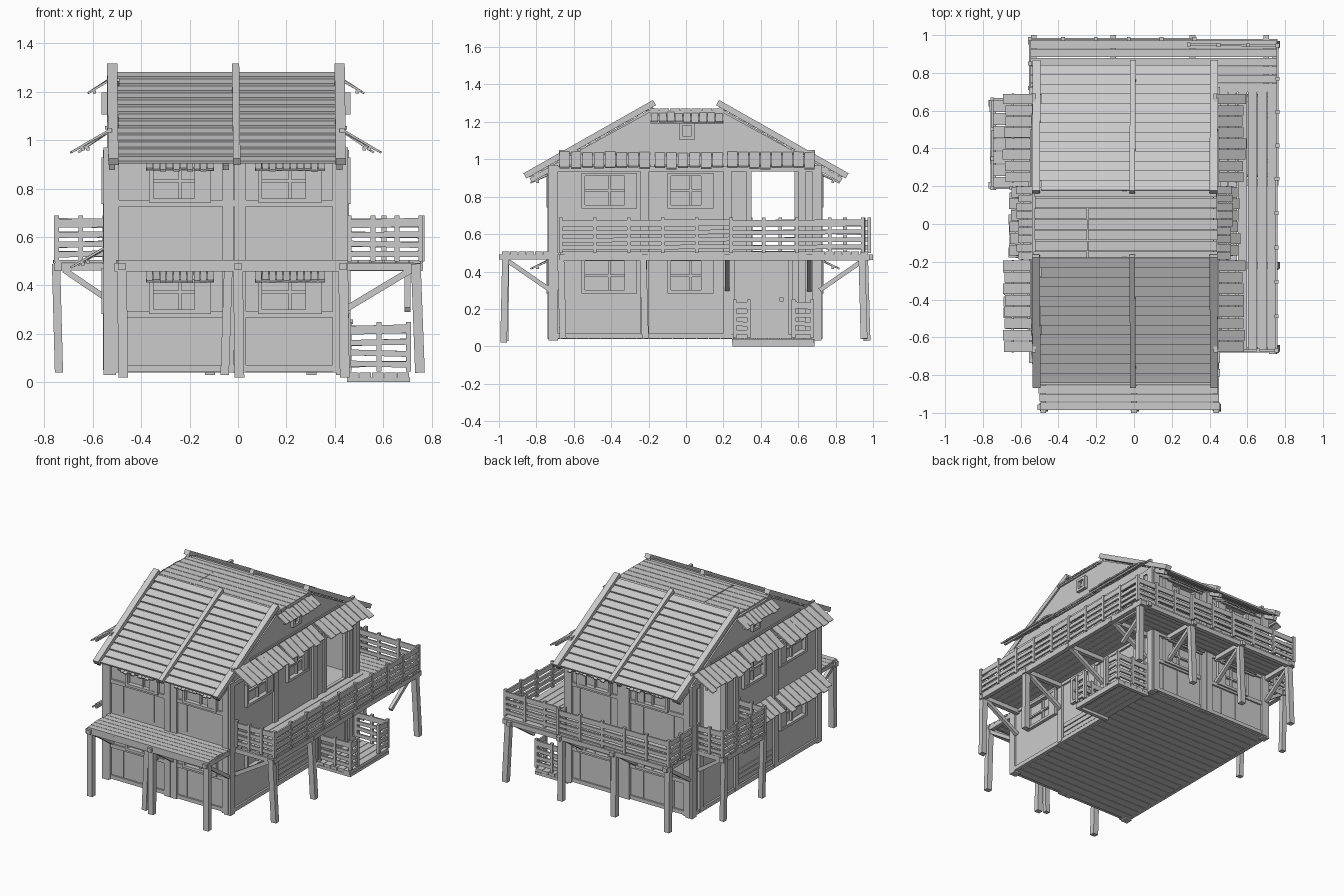
import bpy, bmesh, random
from math import hypot
from mathutils import Vector, Matrix

if "Cube" in bpy.data.objects:
    bpy.data.objects.remove(bpy.data.objects["Cube"])

random.seed(4)
parts = {}
XL, XR, YF, YB = -0.53, 0.43, -0.71, 0.70      # wall faces
XC = (XL + XR) / 2


def part(name):
    return parts.setdefault(name, bmesh.new())


def box(name, x0, x1, y0, y1, z0, z1):
    m = Matrix.Translation(((x0 + x1) / 2, (y0 + y1) / 2, (z0 + z1) / 2)) @ \
        Matrix.Diagonal((abs(x1 - x0), abs(y1 - y0), abs(z1 - z0), 1))
    bmesh.ops.create_cube(part(name), size=1, matrix=m)


def bar(name, p, q, w, t, up=(0, 0, 1)):
    """Rectangular timber from p to q, w wide, t thick along up."""
    p, q, up = Vector(p), Vector(q), Vector(up)
    d = (q - p).normalized()
    if abs(d.dot(up)) > 0.98:
        up = Vector((0, 1, 0))
    s = up.cross(d).normalized()
    n = d.cross(s)
    m = Matrix((d * (q - p).length, s * w, n * t)).transposed().to_4x4()
    bmesh.ops.create_cube(part(name), size=1, matrix=Matrix.Translation((p + q) / 2) @ m)


def ubox(name, ax, u0, u1, n0, n1, z0, z1):
    """Box in wall coordinates: u along the wall, n along its normal axis."""
    if ax == 'x':
        box(name, n0, n1, u0, u1, z0, z1)
    else:
        box(name, u0, u1, n0, n1, z0, z1)


def wall(name, ax, n, u0, u1, z0, z1, holes):
    cuts = sorted({u0, u1, *[h[0] for h in holes], *[h[1] for h in holes]})
    for a, b in zip(cuts, cuts[1:]):
        z = z0
        for h in sorted((h for h in holes if h[0] <= a and h[1] >= b), key=lambda h: h[2]):
            if h[2] > z:
                ubox(name, ax, a, b, n - .012, n + .012, z, h[2])
            z = h[3]
        if z < z1:
            ubox(name, ax, a, b, n - .012, n + .012, z, z1)


def window(name, ax, n, out, u0, u1, z0, z1):
    """Framed pane with mullions and one open shutter."""
    f, o = .018, n + out * .035
    ubox(name, ax, u0, u1, n - .004, n + .004, z0, z1)
    for a, b, c, d in ((u0 - f, u0, z0 - f, z1 + f), (u1, u1 + f, z0 - f, z1 + f),
                       (u0, u1, z0 - f, z0), (u0, u1, z1, z1 + f)):
        ubox(name, ax, a, b, n, o, c, d)
    um, zm = (u0 + u1) / 2, (z0 + z1) / 2
    ubox(name, ax, um - .006, um + .006, n, n + out * .02, z0, z1)
    ubox(name, ax, u0, u1, n, n + out * .02, zm - .006, zm + .006)
    if u1 - u0 > .1:
        ubox(name, ax, u1 - .05, u1, n + out * .02, n + out * .032, z0, z1)


def awning(name, a, b, out, n, drop, depth):
    """Row of sloping slats hung between wall points a and b."""
    a, b, out = Vector(a), Vector(b), Vector(out)
    bar(name, a, b, .02, .02)
    low = out * depth * .7 - Vector((0, 0, drop * .7 + .012))
    bar(name, a + low, b + low, .014, .014)
    for i in range(n):
        p = a.lerp(b, (i + .5) / n)
        k = random.uniform(.88, 1.02)
        q = p + out * depth * k - Vector((0, 0, drop * k))
        bar(name, p + Vector((0, 0, random.uniform(-.003, .004))), q, (b - a).length / n * .9, .009)


def railing(name, p, q, z, gap, n, boards):
    """Horizontal boards with posts and a taller top rail."""
    p, q = Vector((*p, z)), Vector((*q, z))
    for i in range(boards):
        top = i == boards - 1
        off = Vector((0, 0, gap * i + (.008 if top else 0)))
        j = Vector((0, 0, random.uniform(-.004, .004)))
        bar(name, p + off - j, q + off + j, .012, .036 if top else .024)
    for i in range(n + 1):
        c = p.lerp(q, i / n)
        bar(name, c - Vector((0, 0, .03)), c + Vector((0, 0, gap * (boards - 1) + .04)), .02, .02)


def planks(name, x0, x1, y0, y1, z0, z1, n, along):
    for i in range(n):
        j = random.uniform(-.006, .006)
        if along == 'x':
            s = (y1 - y0) / n
            box(name, x0 + j, x1 + j, y0 + s * i, y0 + s * (i + .93), z0, z1)
        else:
            s = (x1 - x0) / n
            box(name, x0 + s * i, x0 + s * (i + .93), y0 + j, y1 + j, z0, z1)


# floors
planks('ground_floor', XL, XR, YF, YB, .04, .06, 22, 'x')
box('upper_floor', XL, XR, YF, YB, .475, .495)

# side walls with windows, doors and gables
door_up, door_low = (.35, .58, .51, .94), (.25, .56, .06, .46)
bays = [(-.54, -.28), (-.08, .13)]
for x, out, tag in ((XL, -1, 'left'), (XR, 1, 'right')):
    wins = [(a, b, z, z + .155) for a, b in bays for z in (.30, .755)]
    wall(tag + '_wall', 'x', x, YF, YB, .05, .96, wins + [door_up])
    for w in wins:
        window(tag + '_windows', 'x', x, out, *w)
    bm = part(tag + '_gable')
    vs = [bm.verts.new((x - .012, y, z)) for y, z in
          ((-.72, .95), (.72, .95), (.72, .965), (.2, 1.25), (-.2, 1.25), (-.72, .965))]
    f = bm.faces.new(vs)
    r = bmesh.ops.extrude_face_region(bm, geom=[f])
    bmesh.ops.translate(bm, vec=(.024, 0, 0), verts=[v for v in r['geom'] if isinstance(v, bmesh.types.BMVert)])
    bmesh.ops.recalc_face_normals(bm, faces=bm.faces[:])
    window(tag + '_gable_vent', 'x', x, out, -.02, .03, 1.125, 1.18)
    # timber frame
    fr = tag + '_frame'
    for y in (-.22, .22, .62):
        for z0, z1 in ((.05, .47), (.5, .96)):
            ubox(fr, 'x', y - .022, y + .022, x, x + out * .028, z0, z1)
    for z in (.055, .485, .95):
        ubox(fr, 'x', YF, YB, x, x + out * .025, z - .014, z + .014)
    ubox(fr, 'x', -.5, .5, x, x + out * .02, 1.045, 1.06)
    ubox(fr, 'x', door_up[0] - .03, door_up[0], x, x + out * .025, .5, .95)
    for i in range(3):
        ubox(fr, 'x', -.19, .19, x, x + out * .02, .075 + i * .036, .105 + i * .036)
    # awnings
    o = (out, 0, 0)
    for y0, y1, n, d in ((-.68, -.19, 8, .16), (-.17, .2, 6, .13), (.22, .69, 8, .16)):
        awning(tag + '_upper_awnings', (x, y0, 1.04), (x, y1, 1.04), o, n, .09, d)
    awning(tag + '_gable_awning', (x, -.19, 1.25), (x, .2, 1.25), o, 9, .055, .09)

awning('left_lower_awnings', (XL, -.68, .565), (XL, -.2, .565), (-1, 0, 0), 8, .09, .16)
awning('left_lower_awnings', (XL, -.18, .565), (XL, .17, .565), (-1, 0, 0), 6, .08, .13)

# ground floor door leaf
ubox('door', 'x', door_low[0], door_low[1], XR + .01, XR + .024, .06, .46)
for y in door_low[:2]:
    ubox('door', 'x', y - .012, y + .012, XR, XR + .034, .06, .47)
box('door', XR + .02, XR + .045, .5, .52, .24, .26)

# front and back walls
for y, out, tag in ((YF, -1, 'front'), (YB, 1, 'back')):
    wins = [(a, b, z, z + .145) for a, b in ((-.35, -.13), (.1, .33)) for z in (.30, .76)]
    wall(tag + '_wall', 'y', y, XL, XR, .05, .96, wins)
    fr = tag + '_frame'
    for w in wins:
        window(tag + '_windows', 'y', y, out, *w)
        awning(tag + '_window_awnings', (w[0] - .03, y, w[3] + .025), (w[1] + .03, y, w[3] + .025),
               (0, out, 0), 10, .055, .12)
    for x in (-.515, -.04, .01, .415):
        ubox(fr, 'y', x - .024, x + .024, y, y + out * .03, .04, .95)
    for z in (.058, .28, .485, .74, .94):
        ubox(fr, 'y', XL, XR, y, y + out * .024, z - .013, z + .013)
    for x in (-.4, -.28, -.16, .1, .22, .34):
        for z in (.07, .53):
            ubox(fr, 'y', x - .006, x + .006, y, y + out * .014, z, z + .2)
    # corner posts
    for x in (XL, XR):
        box('corner_posts', x - .025, x + .025, y - .025, y + .025, .03, .97)

# pitched roof, both slopes
for s, tag in ((-1, 'front'), (1, 'back')):
    lo, hi = Vector((0, s * .84, .905)), Vector((0, s * .18, 1.283))
    d = (hi - lo).normalized()
    nrm = Vector((0, s * -d.z * -1, abs(d.y)))
    for i in range(13):
        a = lo + (hi - lo) * (i / 13) + nrm * .004
        b = lo + (hi - lo) * ((i + 1.0) / 13) - nrm * .006
        c, j = (a + b) / 2, random.uniform(-.008, .008)
        bar(tag + '_roof_boards', (-.5 + j, c.y, c.z), (.425 + j, c.y, c.z), .056, .012, (b - a).cross(Vector((-s, 0, 0))))
    for x in (-.515, -.005, .425):
        w = .03 if x == -.005 else .042
        bar(tag + '_roof_battens', Vector((x, 0, 0)) + lo - d * .015 + nrm * .016,
            Vector((x - .005, 0, 0)) + hi + d * .02 + nrm * .012, w, .032, nrm)
    for x in (-.52, XC, .42):
        bar(tag + '_rafters', Vector((x, 0, 0)) + lo - nrm * .02, Vector((x, 0, 0)) + hi - nrm * .02, .025, .025, nrm)

# flat ridge deck
planks('ridge_boards', -.53, -.25, -.2, .2, 1.255, 1.27, 7, 'x')
planks('ridge_boards', -.245, .44, -.2, .2, 1.257, 1.272, 7, 'x')

# front porch roof
planks('front_porch_roof', -.5, .45, -.985, -.72, .492, .506, 6, 'x')
bar('front_porch_beams', (-.51, -.97, .475), (.455, -.97, .475), .03, .034)
for x in (-.48, 0, .435):
    bar('front_porch_beams', (x, -1, .478), (x, -.7, .478), .03, .028)
    bar('front_porch_posts', (x, -.965, .47), (x + .006, -.975, .02), .04, .036)
    bar('front_porch_beams', (x, -.95, .455), (x, -.725, .3), .024, .024)
bar('front_porch_posts', (-.04, -.96, .47), (-.055, -.965, .03), .035, .03)

# right balcony
planks('right_balcony_floor', .445, .76, -.67, .7, .492, .506, 6, 'y')
bar('right_balcony_beams', (.745, -.68, .476), (.745, .96, .476), .03, .032)
for y in (-.665, -.22, .22, .66):
    bar('right_balcony_beams', (.44, y, .476), (.765, y, .476), .03, .03)
    bar('right_balcony_beams', (.725, y, .47), (.45, y, .305), .024, .026)
for y in (-.67, -.23, .94):
    bar('right_balcony_posts', (.735, y, .49), (.752, y + .012, .04), .04, .036)

# back balcony
planks('back_balcony_floor', -.55, .76, .7, .975, .492, .506, 6, 'x')
bar('back_balcony_beams', (-.56, .965, .476), (.76, .965, .476), .03, .032)
for x in (-.53, -.11, .31, .7):
    bar('back_balcony_beams', (x, .69, .476), (x, 1.0, .476), .03, .03)
    bar('back_balcony_beams', (x, .94, .455), (x, .715, .3), .024, .024)
    if x < .5:
        bar('back_balcony_posts', (x, .955, .48), (x - .006, .968, .03), .04, .036)

# left balcony
planks('left_balcony_floor', -.76, -.54, .185, .66, .492, .506, 7, 'x')
bar('left_balcony_beams', (-.745, .18, .476), (-.745, .665, .476), .03, .032)
for y in (.205, .64):
    bar('left_balcony_beams', (-.765, y, .476), (-.53, y, .476), .03, .03)
    bar('left_balcony_beams', (-.72, y, .465), (-.55, y, .35), .024, .024)
    bar('left_balcony_posts', (-.752, y, .49), (-.74, y, .04), .034, .034)

# balcony railings
for nm, p, q, n in (('right', (.755, -.67), (.755, .24), 5), ('right', (.76, .24), (.76, .945), 4),
                    ('right', (.46, -.67), (.755, -.67), 3),
                    ('back', (.76, .945), (.29, .95), 3), ('back', (.32, .98), (-.55, .98), 5),
                    ('back', (-.55, .98), (-.55, .72), 2),
                    ('left', (-.75, .19), (-.75, .66), 3), ('left', (-.75, .19), (-.55, .19), 2),
                    ('left', (-.75, .66), (-.55, .66), 2)):
    railing(nm + '_railing', p, q, .53, .04, n, 4)

# entrance porch by the door
planks('entrance_porch', .45, .71, .25, .685, .02, .04, 5, 'y')
for y in (.26, .675):
    box('entrance_porch', .45, .705, y - .012, y + .012, 0, .02)
    railing('entrance_railing', (.46, y), (.705, y), .075, .045, 2, 4)
box('entrance_porch', .685, .71, .25, .685, 0, .02)
railing('entrance_railing', (.705, .26), (.705, .335), .075, .045, 1, 4)
railing('entrance_railing', (.705, .575), (.705, .675), .075, .045, 1, 4)

# turn every collected part into an object
for name, bm in parts.items():
    me = bpy.data.meshes.new(name)
    bm.to_mesh(me)
    bm.free()
    bpy.context.collection.objects.link(bpy.data.objects.new(name, me))
